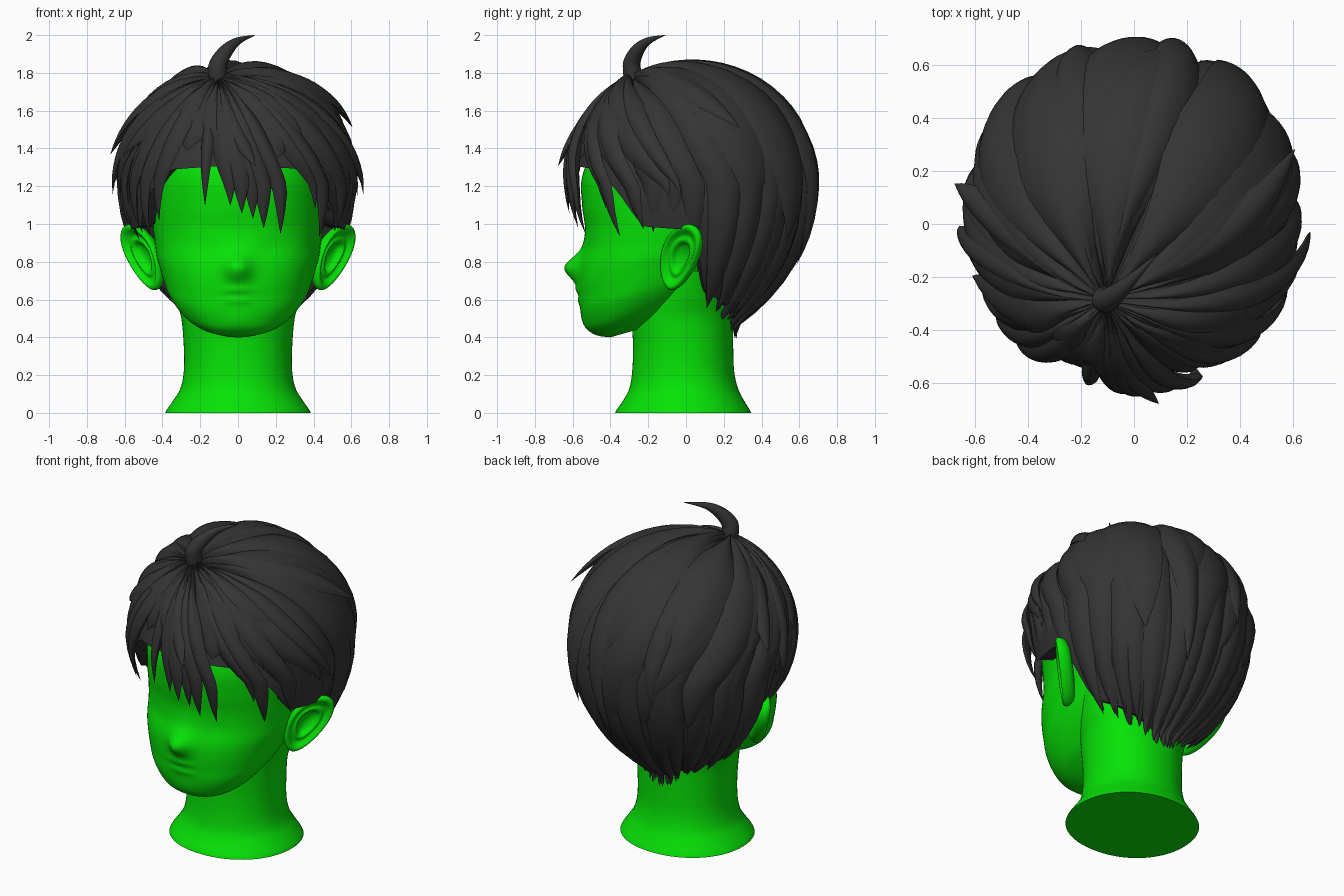
import bpy, bmesh, random
from math import sin, cos, pi, acos, asin, hypot, radians, exp, copysign
from mathutils import Vector

random.seed(4)
cube = bpy.data.objects.get("Cube")
if cube:
    bpy.data.objects.remove(cube)


def material(name, color):
    m = bpy.data.materials.new(name)
    m.use_nodes = True
    m.diffuse_color = color
    bsdf = m.node_tree.nodes["Principled BSDF"]
    bsdf.inputs["Base Color"].default_value = color
    bsdf.inputs["Roughness"].default_value = 0.6
    return m


skin = material("green skin", (0.002, 0.76, 0.002, 1))
dark = material("charcoal hair", (0.035, 0.035, 0.035, 1))


def finish(bm, name, mat, angle=50):
    bmesh.ops.recalc_face_normals(bm, faces=bm.faces[:])
    me = bpy.data.meshes.new(name)
    bm.to_mesh(me)
    bm.free()
    me.materials.append(mat)
    me.shade_smooth()
    me.set_sharp_from_angle(angle=radians(angle))
    ob = bpy.data.objects.new(name, me)
    bpy.context.collection.objects.link(ob)


def skin_rings(bm, rings):
    """Bridge a list of closed point rings and cap both ends."""
    rows = [[bm.verts.new(p) for p in ring] for ring in rings]
    n = len(rows[0])
    for lo, hi in zip(rows, rows[1:]):
        for j in range(n):
            k = (j + 1) % n
            bm.faces.new((lo[j], lo[k], hi[k], hi[j]))
    bm.faces.new(rows[0])
    bm.faces.new(rows[-1])


def smooth_table(table, steps):
    """Catmull-Rom interpolation through rows of numbers."""
    t = [table[0]] + table + [table[-1]]
    out = []
    for a, b, c, d in zip(t, t[1:], t[2:], t[3:]):
        for i in range(steps):
            u = i / steps
            out.append([q + 0.5 * u * (r - p + u * (2 * p - 5 * q + 4 * r - s
                        + u * (3 * (q - r) + s - p))) for p, q, r, s in zip(a, b, c, d)])
    return out + [table[-1]]


def oval(zf, zb, yf, yb, w, power, n=96):
    """Superellipse ring whose height runs from zf in front to zb behind."""
    ring = []
    for i in range(n):
        c, s = cos(2 * pi * i / n), sin(2 * pi * i / n)
        x = w * copysign(abs(s) ** (2 / power), s)
        f = 0.5 - 0.5 * copysign(abs(c) ** (2 / power), c)
        ring.append(Vector((x, yf + (yb - yf) * f, zf + (zb - zf) * f)))
    return ring


# Head: front height, back height, front y, back y, half width
head = [(.40, .50, -.40, -.05, .13), (.41, .58, -.47, .05, .23), (.44, .64, -.52, .10, .29),
        (.49, .69, -.545, .15, .335), (.55, .74, -.56, .20, .37), (.62, .78, -.565, .25, .392),
        (.70, .83, -.57, .30, .412), (.78, .88, -.565, .35, .43), (.88, .93, -.545, .40, .44),
        (.98, .98, -.535, .42, .45), (1.1, 1.1, -.55, .45, .455), (1.25, 1.25, -.55, .45, .45),
        (1.4, 1.4, -.48, .42, .42), (1.55, 1.55, -.35, .35, .32), (1.62, 1.62, -.15, .2, .15)]
# Face relief: x, z, push forward, spread x, spread z
relief = [(0, .77, .078, .065, .07), (.19, .88, -.008, .09, .06), (-.19, .88, -.008, .09, .06),
          (0, .65, .012, .08, .022), (0, .595, .009, .07, .02), (0, .48, .006, .08, .04)]
rings = [oval(*row, 2.25) for row in smooth_table(head, 7)]
for p in (p for ring in rings for p in ring if p.y < -0.2):
    x, z = p.x, p.z
    p.y -= sum(a * exp(-((x - cx) / sx) ** 2 - ((z - cz) / sz) ** 2)
               for cx, cz, a, sx, sz in relief)
bm = bmesh.new()
skin_rings(bm, rings)
finish(bm, "head", skin, 70)

# Neck with flared base, widening into the skull
neck = [(0, -.375, .345, .385), (.02, -.365, .335, .375), (.07, -.33, .305, .34),
        (.13, -.3, .275, .305), (.22, -.285, .255, .287), (.35, -.28, .25, .287),
        (.5, -.285, .25, .3), (.6, -.26, .255, .33), (.75, -.2, .26, .375)]
bm = bmesh.new()
skin_rings(bm, [oval(r[0], *r, 2.1, 64) for r in smooth_table(neck, 5)])
finish(bm, "neck", skin)

# Ears: dished ovals, profile of radius and outward height
dish = [(.05, -.06), (.7, -.05), (.93, -.025), (1, .005), (.95, .022), (.86, .024),
        (.76, .012), (.64, 0), (.54, .008), (.44, 0), (.34, -.02), (.05, -.03)]
for side, label in ((1, "left"), (-1, "right")):
    up = Vector((.065, .04, .175))
    back = Vector((.08, .095, 0))
    out = Vector((.77, -.63, -.1)).normalized()
    rings = []
    for r, h in smooth_table(dish, 2):
        ring = []
        for i in range(40):
            c, s = cos(pi * i / 20), sin(pi * i / 20)
            p = Vector((.50, -.03, .825)) + r * (up * s + back * c * (1 + .22 * s)) + out * h
            ring.append((p.x * side, p.y, p.z))
        rings.append(ring)
    bm = bmesh.new()
    skin_rings(bm, rings)
    finish(bm, label + "_ear", skin, 80)

# Hair volume: azimuth runs from the front, polar angle from the whorl
whorl = Vector((-.18, -.53, 0))


def surface(a, p, off):
    d = Vector((sin(p) * sin(a), -sin(p) * cos(a), cos(p))) + whorl * max(cos(p), 0)
    d.normalize()
    h = max(hypot(d.x, d.y), 1e-5)
    r, z = (h, 1.2 + .615 * d.z) if d.z >= 0 else (max(h ** 1.5, .38), 1.2 + .87 * d.z)
    return Vector((.625 * r * d.x / h, .03 + .64 * r * d.y / h, z)) + d * off


def polar(z):
    u = (z - 1.2) / (.615 if z > 1.2 else .87)
    return acos(max(-.975, min(.99, u)))


hairline = [(0, 1.33), (38, 1.3), (52, 1.15), (64, .98), (78, .97), (91, .96),
            (99, .62), (140, .51), (180, .42)]


def edge(a):
    deg = min(abs(a) * 180 / pi, 180)
    for (a0, z0), (a1, z1) in zip(hairline, hairline[1:]):
        if deg <= a1:
            return z0 + (z1 - z0) * (deg - a0) / (a1 - a0)
    return hairline[-1][1]


def lock(bm, a, z, w, lift=0.0, curl=0.0, bend=0.0, start=0.0, thick=.04, n=22):
    """Leaf-shaped lock lying on the hair volume and ending in a point."""
    end = polar(z)
    rings = []
    for i in range(n + 1):
        s = i / n
        t = start + (1 - start) * s
        p = max(end * t, .03)
        fade = 1 - s ** 5
        half = (w * min(1, .25 + 1.5 * s) * fade + .001) / max(sin(p), .7)
        mid = a - bend * sin(pi * t)
        base = lift + curl * s ** 4
        ring = [surface(mid + half * j / 4, p, base + fade * (thick * (1 - j * j / 16) + .003 * j))
                for j in range(-4, 5)]
        ring += [surface(mid + half * j / 2, p, base - .03 * fade) for j in (1, 0, -1)]
        rings.append(ring)
    skin_rings(bm, rings)


# Scalp cap, tucked in along the hairline
bm = bmesh.new()
rings = []
angles = [-pi + 2 * pi * i / 96 for i in range(96)]
for k in range(25):
    rings.append([surface(a, max(polar(edge(a)) * k / 24, .02), -.025) for a in angles])
rings.append([Vector((p.x * .7, p.y * .7, p.z + .03)) for p in rings[-1]])
skin_rings(bm, rings)
finish(bm, "hair_cap", dark, 60)

# Long under layer around the sides and nape
bm = bmesh.new()
count = 22
for i in range(count):
    a = radians(57 + (303 - 57) * i / (count - 1))
    a = a if a < pi else a - 2 * pi
    near_ear = abs(a) < radians(96)
    lock(bm, a, edge(a) - random.uniform(.0, .08), .17, -.012,
         -.03 if near_ear else 0, random.uniform(-.1, .1))
for i in range(13):
    a = radians(104 + 152 * i / 12)
    a = a if a < pi else a - 2 * pi
    lock(bm, a, edge(a) - random.uniform(.04, .11), .11, -.03, 0, 0, .55, .03)
finish(bm, "under_locks", dark)

# Fringe: tip x, tip z, half width
bm = bmesh.new()
fringe = [(-.57, .97, .15), (-.51, .93, .14), (-.43, 1.02, .14), (-.175, 1.10, .08),
          (-.04, 1.10, .15), (.02, 1.06, .16), (.08, 1.03, .15), (.14, .98, .14),
          (.235, .95, .11), (.42, 1.08, .13), (.47, .93, .13), (.56, .97, .15)]
for i, (x, z, w) in enumerate(fringe):
    lock(bm, asin(x / .62), z, w, .01 + .006 * (i % 3), -.06 * abs(x), .02 + .25 * x)
finish(bm, "fringe_locks", dark)

# Middle and crown layers, shorter towards the front
for name, n, top, drop, w, lift in (("middle_locks", 13, 1.37, .27, .28, .004),
                                    ("crown_locks", 9, 1.5, .14, .24, .014)):
    bm = bmesh.new()
    for i in range(n):
        a = 2 * pi * (i + random.uniform(-.2, .2)) / n
        z = top - drop * (1 - cos(a)) + random.uniform(-.07, .09)
        lock(bm, a, z, w * random.uniform(.8, 1.1), lift + .006 * (i % 3),
             random.uniform(-.01, .025), random.uniform(-.25, .25))
    finish(bm, name, dark)

# Flicked-out tips: azimuth in degrees, height, curl
bm = bmesh.new()
for deg, z, curl in ((122, 1.43, .09), (-108, 1.35, .07), (-85, 1.16, .03),
                     (85, 1.16, .03), (10, 1.30, .07), (-160, 1.1, .02), (170, .8, .02)):
    lock(bm, radians(deg), z, .13, .012, curl, .12)
finish(bm, "flicked_locks", dark)

# Cowlick standing on the whorl: x, y, z, radius
path = [(-.105, -.28, 1.75, .045), (-.11, -.285, 1.81, .05), (-.1, -.285, 1.86, .046),
        (-.06, -.255, 1.92, .036), (.0, -.2, 1.97, .02), (.09, -.11, 2.0, .001)]
bm = bmesh.new()
rings = []
for x, y, z, r in smooth_table(path, 5):
    tilt = max(0, min(1, (z - 1.78) / .2))
    across = Vector((.75, -.65, 0))
    rise = Vector((.65, .75, 0)).lerp(Vector((.3, .3, -.8)), tilt).normalized()
    rings.append([Vector((x, y, z)) + r * (across * cos(pi * i / 8) + rise * sin(pi * i / 8))
                  for i in range(16)])
skin_rings(bm, rings)
finish(bm, "cowlick", dark)
